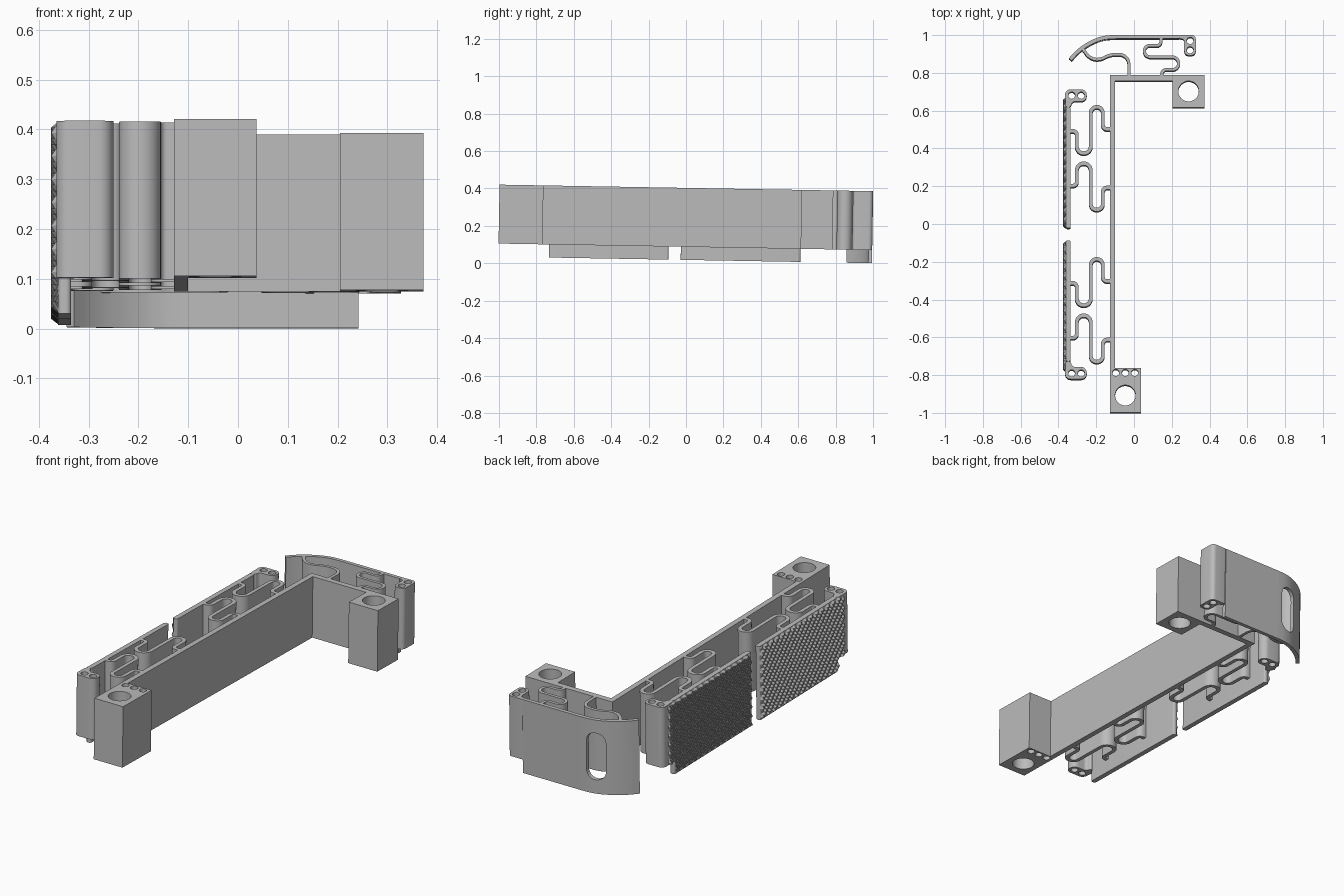
import bpy, bmesh, math
from mathutils import Vector, Matrix
from mathutils.geometry import interpolate_bezier

cube = bpy.data.objects.get("Cube")
if cube:
    bpy.data.objects.remove(cube)

LOW, BASE, TOP = 0.018, 0.088, 0.403      # skirt bottom, body bottom, body top
WALL = 0.02
TILT = Matrix.Translation((0, -0.004, 0)) @ Matrix.Rotation(math.radians(-1), 4, 'X')

grey = bpy.data.materials.new("plain grey")
grey.use_nodes = True
grey.diffuse_color = (0.5, 0.5, 0.5, 1)
grey.node_tree.nodes["Principled BSDF"].inputs["Base Color"].default_value = grey.diffuse_color
smooth_parts = []


def add_object(name, mesh):
    ob = bpy.data.objects.new(name, mesh)
    bpy.context.collection.objects.link(ob)
    mesh.materials.clear()
    mesh.materials.append(grey)
    return ob


def evaluated_mesh(ob):
    bpy.context.view_layer.update()
    dg = bpy.context.evaluated_depsgraph_get()
    return bpy.data.meshes.new_from_object(ob.evaluated_get(dg))


def prism(name, loops, z0=BASE, z1=TOP):
    """Extrude an outline, with any further loops as holes."""
    cu = bpy.data.curves.new(name, 'CURVE')
    cu.dimensions, cu.fill_mode, cu.extrude = '2D', 'BOTH', (z1 - z0) / 2
    for loop in loops:
        sp = cu.splines.new('POLY')
        sp.points.add(len(loop) - 1)
        for p, co in zip(sp.points, loop):
            p.co = (co[0], co[1], 0, 1)
        sp.use_cyclic_u = True
    tmp = bpy.data.objects.new("outline", cu)
    bpy.context.collection.objects.link(tmp)
    mesh = evaluated_mesh(tmp)
    bpy.data.objects.remove(tmp)
    bm = bmesh.new()
    bm.from_mesh(mesh)
    bmesh.ops.remove_doubles(bm, verts=bm.verts, dist=1e-5)
    bmesh.ops.recalc_face_normals(bm, faces=bm.faces)
    bmesh.ops.translate(bm, verts=bm.verts, vec=(0, 0, (z0 + z1) / 2))
    bm.to_mesh(mesh)
    bm.free()
    ob = add_object(name, mesh)
    smooth_parts.append(ob)
    return ob


def circle(x, y, r, n=32):
    return [(x + r * math.cos(i * math.tau / n), y + r * math.sin(i * math.tau / n)) for i in range(n)]


def rect(x0, x1, y0, y1):
    return [(x0, y0), (x1, y0), (x1, y1), (x0, y1)]


def rounded(points, r, closed=False):
    """Round the corners of a path."""
    pts = [Vector(p) for p in points]
    out, n = [], len(pts)
    for i, p in enumerate(pts):
        if not closed and i in (0, n - 1):
            out.append(p)
            continue
        a, b = pts[i - 1] - p, pts[(i + 1) % n] - p
        d = min(r, a.length * 0.49, b.length * 0.49)
        a, b = a.normalized() * d, b.normalized() * d
        k = 0.448
        arc = interpolate_bezier((p + a).to_3d(), (p + a * k).to_3d(), (p + b * k).to_3d(), (p + b).to_3d(), 8)
        out += [v.to_2d() for v in arc]
    return out


def ribbon(path, w=WALL):
    """Outline of a wall of even thickness along a path."""
    path = [Vector(p) for p in path]
    left, right = [], []
    for i, p in enumerate(path):
        t = (path[min(i + 1, len(path) - 1)] - path[max(i - 1, 0)]).normalized()
        nrm = Vector((-t.y, t.x)) * w / 2
        left.append(p + nrm)
        right.append(p - nrm)
    return left + right[::-1]


# Frame with two screw blocks
prism("frame_wall", [rect(-0.128, -0.1, -0.77, 0.785)])
prism("frame_back_bar", [rect(-0.1, 0.21, 0.755, 0.785)])
prism("back_block", [rect(0.205, 0.372, 0.615, 0.785), circle(0.289, 0.7, 0.054)])
prism("front_block", [rect(-0.128, 0.037, -1, -0.765), circle(-0.046, -0.91, 0.054)]
      + [circle(-0.046 + dx, -0.79, 0.018, 20) for dx in (-0.05, 0, 0.05)])


# Two sprung side plates with a knobbly outer face
def knobbly_face(name, place):
    y0, y1, step, skirt_end = -0.022, 0.668, 0.0115, 0.615
    ny, nz = round((y1 - y0) / step), round((TOP - LOW) / step)
    bm = bmesh.new()
    grid = {}
    for i in range(ny + 1):
        for j in range(nz + 1):
            y, z = y0 + i * step, LOW + j * (TOP - LOW) / nz
            wave = math.cos(i * math.pi / 2) * math.cos(j * math.pi / 2)
            wave += math.sin(i * math.pi / 2) * math.sin(j * math.pi / 2)
            edge = i in (0, ny) or j in (0, nz)
            h = 0 if edge else 0.0075 * (1 + wave)
            grid[i, j] = bm.verts.new((-0.36 - h, place(y), z))
    for i in range(ny):
        for j in range(nz):
            if y0 + i * step > skirt_end - step and LOW + j * step < BASE - step / 2:
                continue
            bm.faces.new([grid[i, j], grid[i, j + 1], grid[i + 1, j + 1], grid[i + 1, j]])
    bmesh.ops.delete(bm, geom=[v for v in bm.verts if not v.link_faces], context='VERTS')
    bmesh.ops.recalc_face_normals(bm, faces=bm.faces)
    if sum(f.normal.x for f in bm.faces) > 0:
        bmesh.ops.reverse_faces(bm, faces=bm.faces)
    mesh = bpy.data.meshes.new(name)
    bm.to_mesh(mesh)
    bm.free()
    return add_object(name, mesh)


spring = [(-0.345, 0.49), (-0.303, 0.49), (-0.303, 0.372), (-0.229, 0.372),
          (-0.229, 0.617), (-0.165, 0.617), (-0.165, 0.5), (-0.12, 0.5)]
hook = [(-0.362, 0.614), (-0.366, 0.71), (-0.25, 0.71), (-0.25, 0.645), (-0.328, 0.645), (-0.335, 0.614)]
faces = []
for side, place in (("back", lambda y: y), ("front", lambda y: -0.115 - y)):
    def put(pts):
        return [(p[0], place(p[1])) for p in pts]
    prism(side + "_side_plate", [put(rounded([(-0.335, 0.615), (-0.335, -0.025), (-0.361, -0.025),
                                             (-0.361, 0.615)], 0.01, True))], LOW, TOP)
    prism(side + "_plate_hook", [put(rounded(hook, 0.03, True))]
          + [put(circle(x, 0.678, 0.018, 20)) for x in (-0.33, -0.28)])
    faces.append(knobbly_face(side + "_knobbly_face", place))
    for label, flip in (("outer", False), ("inner", True)):
        pts = [(x, 0.69 - y) if flip else (x, y) for x, y in spring]
        prism(f"{side}_{label}_spring", [put(ribbon(rounded(pts, 0.045)))])

# Curved back wing with a slot, end hook and two springs
bow = [(-0.337, 0.868), (-0.3, 0.91), (-0.255, 0.943), (-0.21, 0.967), (-0.165, 0.983),
       (-0.115, 0.988), (0.242, 0.988)]
wing = prism("back_wing", [ribbon(rounded(bow, 0.03))], LOW, TOP)
slot = prism("slot_cutter", [rounded(rect(-0.22, -0.125, 0.09, 0.335), 0.0465, True)], -0.1, 0.1)
smooth_parts.remove(slot)
slot.data.transform(Matrix.Translation((0, 0.96, 0)) @ Matrix.Rotation(math.pi / 2, 4, 'X'))
cut = wing.modifiers.new("slot", 'BOOLEAN')
cut.operation, cut.solver, cut.object = 'DIFFERENCE', 'EXACT', slot
cut_mesh = evaluated_mesh(wing)
wing.modifiers.clear()
wing.data = cut_mesh
bpy.data.objects.remove(slot)

wing_hook = [(0.24, 0.998), (0.327, 0.998), (0.327, 0.89), (0.266, 0.89), (0.266, 0.976), (0.24, 0.978)]
prism("wing_hook", [rounded(wing_hook, 0.022, True)]
      + [circle(0.297, y, 0.018, 20) for y in (0.968, 0.918)])
bend = [(-0.027, 0.775), (-0.027, 0.895), (-0.13, 0.895), (-0.18, 0.865), (-0.235, 0.875), (-0.275, 0.93)]
prism("wing_curved_spring", [ribbon(rounded(bend, 0.06), 0.016)])
snake = [(0.145, 0.775), (0.15, 0.815), (0.236, 0.815), (0.236, 0.882), (0.055, 0.882),
         (0.055, 0.945), (0.14, 0.94), (0.145, 0.985)]
prism("wing_snake_spring", [ribbon(rounded(snake, 0.034), 0.016)])

# Slight forward lean of the whole model, then shading
for ob in smooth_parts + faces:
    ob.data.transform(TILT)
bpy.ops.object.select_all(action='DESELECT')
for ob in smooth_parts:
    ob.select_set(True)
bpy.context.view_layer.objects.active = smooth_parts[0]
bpy.ops.object.shade_smooth_by_angle(angle=math.radians(30))
